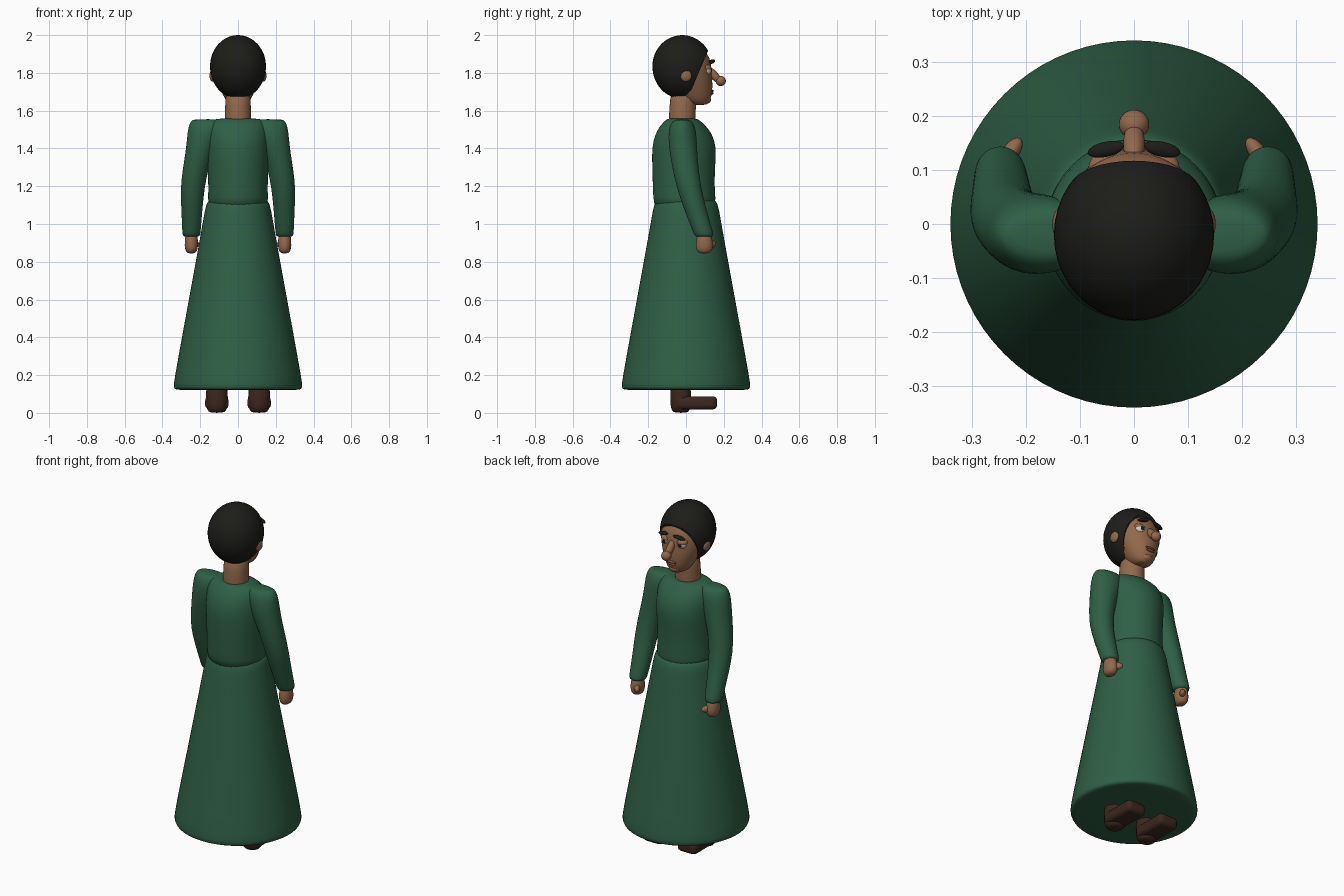
import bpy, bmesh, math
from mathutils import Vector, Matrix


def material(name, rgb):
    m = bpy.data.materials.new(name)
    m.diffuse_color = (*rgb, 1)
    return m


GREEN = material("green_cloth", (0.028, 0.115, 0.06))
SKIN = material("skin", (0.29, 0.14, 0.07))
LIP = material("lip", (0.22, 0.085, 0.05))
HAIR = material("hair", (0.012, 0.012, 0.01))
SHOE = material("shoe_brown", (0.045, 0.02, 0.012))
WHITE = material("eye_white", (0.75, 0.75, 0.72))
DARK = material("iris", (0.02, 0.012, 0.01))


def finish(name, bm, mat, subsurf=0):
    bmesh.ops.recalc_face_normals(bm, faces=bm.faces)
    me = bpy.data.meshes.new(name)
    bm.to_mesh(me)
    bm.free()
    me.materials.append(mat)
    ob = bpy.data.objects.new(name, me)
    bpy.context.collection.objects.link(ob)
    if subsurf:
        mod = ob.modifiers.new("smooth", 'SUBSURF')
        mod.levels = mod.render_levels = subsurf
    return ob


def loft(name, rings, mat, n=24, subsurf=1):
    """Skin horizontal ellipses given as (cx, cy, z, rx, ry)."""
    bm = bmesh.new()
    loops = []
    for cx, cy, z, rx, ry in rings:
        loops.append([bm.verts.new((cx + rx * math.cos(2 * math.pi * i / n),
                                    cy + ry * math.sin(2 * math.pi * i / n), z))
                      for i in range(n)])
    for a, b in zip(loops, loops[1:]):
        for i in range(n):
            j = (i + 1) % n
            bm.faces.new((a[i], a[j], b[j], b[i]))
    bm.faces.new(loops[0][::-1])
    bm.faces.new(loops[-1])
    return finish(name, bm, mat, subsurf)


def ball(name, loc, radii, mat, rot=(0, 0, 0), seg=24):
    bm = bmesh.new()
    bmesh.ops.create_uvsphere(bm, u_segments=seg, v_segments=seg // 2 + 2, radius=1)
    bm.transform(Matrix.Diagonal((*radii, 1)))
    ob = finish(name, bm, mat)
    ob.location = loc
    ob.rotation_euler = rot
    return ob


# Dress: flared skirt with rounded hem, and bodice
loft("skirt", [(0, 0, z, r, r) for z, r in (
    (0.122, 0.30), (0.122, 0.332), (0.135, 0.343), (0.165, 0.341), (0.4, 0.298),
    (0.7, 0.243), (1.0, 0.188), (1.07, 0.177), (1.11, 0.166), (1.14, 0.15))], GREEN, 36)
loft("bodice", [
    (0, -0.003, 1.06, 0.165, 0.166), (0, -0.009, 1.14, 0.158, 0.165),
    (0, -0.013, 1.22, 0.158, 0.164), (0, -0.012, 1.32, 0.162, 0.168),
    (0, -0.010, 1.41, 0.166, 0.171), (0, -0.012, 1.475, 0.166, 0.152),
    (0, -0.016, 1.52, 0.16, 0.122), (0, -0.018, 1.55, 0.14, 0.09),
    (0, -0.02, 1.56, 0.10, 0.075)], GREEN, 32)

# Neck and face
loft("neck", [(0, -0.02, 1.52, 0.071, 0.072), (0, -0.02, 1.56, 0.07, 0.071),
              (0, -0.018, 1.62, 0.068, 0.07), (0, -0.01, 1.72, 0.068, 0.072)], SKIN)
loft("face", [
    (0, 0.075, 1.630, 0.03, 0.03), (0, 0.066, 1.638, 0.048, 0.052),
    (0, 0.055, 1.662, 0.07, 0.076), (0, 0.045, 1.70, 0.088, 0.096),
    (0, 0.025, 1.76, 0.118, 0.116), (0, 0.010, 1.82, 0.133, 0.125),
    (0, 0.005, 1.88, 0.13, 0.126), (0, -0.01, 1.93, 0.10, 0.10),
    (0, -0.01, 1.97, 0.05, 0.05)], SKIN)

# Hair cap: egg cut along the sloping hairline
bm = bmesh.new()
bmesh.ops.create_uvsphere(bm, u_segments=40, v_segments=24, radius=1)
for v in bm.verts:
    x, y, z = v.co
    v.co = (0.148 * x, -0.02 + 0.158 * y, 1.835 + z * (0.165 if z > 0 else 0.172))
cut = bmesh.ops.bisect_plane(bm, geom=bm.verts[:] + bm.edges[:] + bm.faces[:],
                             plane_co=(0, 0.06, 1.782), plane_no=(0, 1, -0.42),
                             clear_outer=True)
bmesh.ops.holes_fill(bm, edges=[e for e in bm.edges if e.is_boundary], sides=0)
finish("hair", bm, HAIR)

# Nose and mouth
ball("nose_bridge", (0, 0.148, 1.788), (0.02, 0.022, 0.056), SKIN, (math.radians(42), 0, 0))
ball("nose_tip", (0, 0.184, 1.757), (0.028, 0.027, 0.027), SKIN)
ball("upper_lip", (0, 0.137, 1.704), (0.032, 0.010, 0.007), LIP)
ball("lower_lip", (0, 0.135, 1.692), (0.026, 0.010, 0.008), LIP)
ball("chin", (0, 0.108, 1.658), (0.032, 0.024, 0.022), SKIN)

# Mirrored parts
for s, side in ((-1, "left"), (1, "right")):
    ball(side + "_ear", (s * 0.135, 0.0, 1.785), (0.016, 0.03, 0.032), SKIN)
    ball(side + "_eye", (s * 0.05, 0.105, 1.815), (0.03, 0.03, 0.03), WHITE)
    ball(side + "_iris", (s * 0.051, 0.126, 1.813), (0.013, 0.012, 0.014), DARK)
    ball(side + "_eyelid", (s * 0.05, 0.104, 1.828), (0.034, 0.032, 0.021), SKIN,
         (math.radians(-15), 0, 0))
    ball(side + "_eyebrow", (s * 0.052, 0.138, 1.86), (0.035, 0.014, 0.010), HAIR,
         (0, s * math.radians(12), -s * math.radians(12)))

    # Sleeve from shoulder to cuff
    loft(side + "_sleeve", [(s * x, y, z, rx, ry) for x, y, z, rx, ry in (
        (0.16, -0.02, 1.555, 0.075, 0.03), (0.162, -0.02, 1.546, 0.088, 0.052),
        (0.167, -0.02, 1.515, 0.097, 0.07), (0.18, -0.019, 1.46, 0.09, 0.076),
        (0.203, -0.014, 1.38, 0.075, 0.074), (0.225, -0.002, 1.29, 0.068, 0.069),
        (0.241, 0.016, 1.19, 0.064, 0.065), (0.244, 0.045, 1.09, 0.057, 0.06),
        (0.246, 0.082, 0.98, 0.05, 0.054), (0.247, 0.094, 0.945, 0.048, 0.052),
        (0.247, 0.096, 0.93, 0.042, 0.045))], GREEN)

    # Fist with thumb
    loft(side + "_hand", [(s * x, y, z, rx, ry) for x, y, z, rx, ry in (
        (0.247, 0.095, 0.96, 0.03, 0.034), (0.247, 0.097, 0.92, 0.035, 0.042),
        (0.247, 0.098, 0.885, 0.037, 0.048), (0.247, 0.097, 0.858, 0.032, 0.042),
        (0.247, 0.096, 0.843, 0.018, 0.024))], SKIN, 16)
    ball(side + "_thumb", (s * 0.228, 0.132, 0.893), (0.016, 0.032, 0.02), SKIN,
         (0, 0, s * math.radians(35)), 16)

    # Shoe: ankle column and bevelled foot
    loft(side + "_ankle", [(s * 0.112, -0.028, z, rx, ry) for z, rx, ry in (
        (0.0, 0.035, 0.032), (0.012, 0.052, 0.05), (0.05, 0.06, 0.057),
        (0.1, 0.06, 0.056), (0.2, 0.05, 0.05))], SHOE, 16)
    bm = bmesh.new()
    bmesh.ops.create_cube(bm, size=1)
    bm.transform(Matrix.Translation((s * 0.112, 0.055, 0.053))
                 @ Matrix.Diagonal((0.124, 0.22, 0.07, 1)))
    foot = finish(side + "_foot", bm, SHOE)
    bev = foot.modifiers.new("round", 'BEVEL')
    bev.width, bev.segments = 0.024, 3

# Smooth shading
bpy.ops.object.select_all(action='SELECT')
bpy.context.view_layer.objects.active = bpy.data.objects["skirt"]
bpy.ops.object.shade_smooth_by_angle(angle=math.radians(50))
